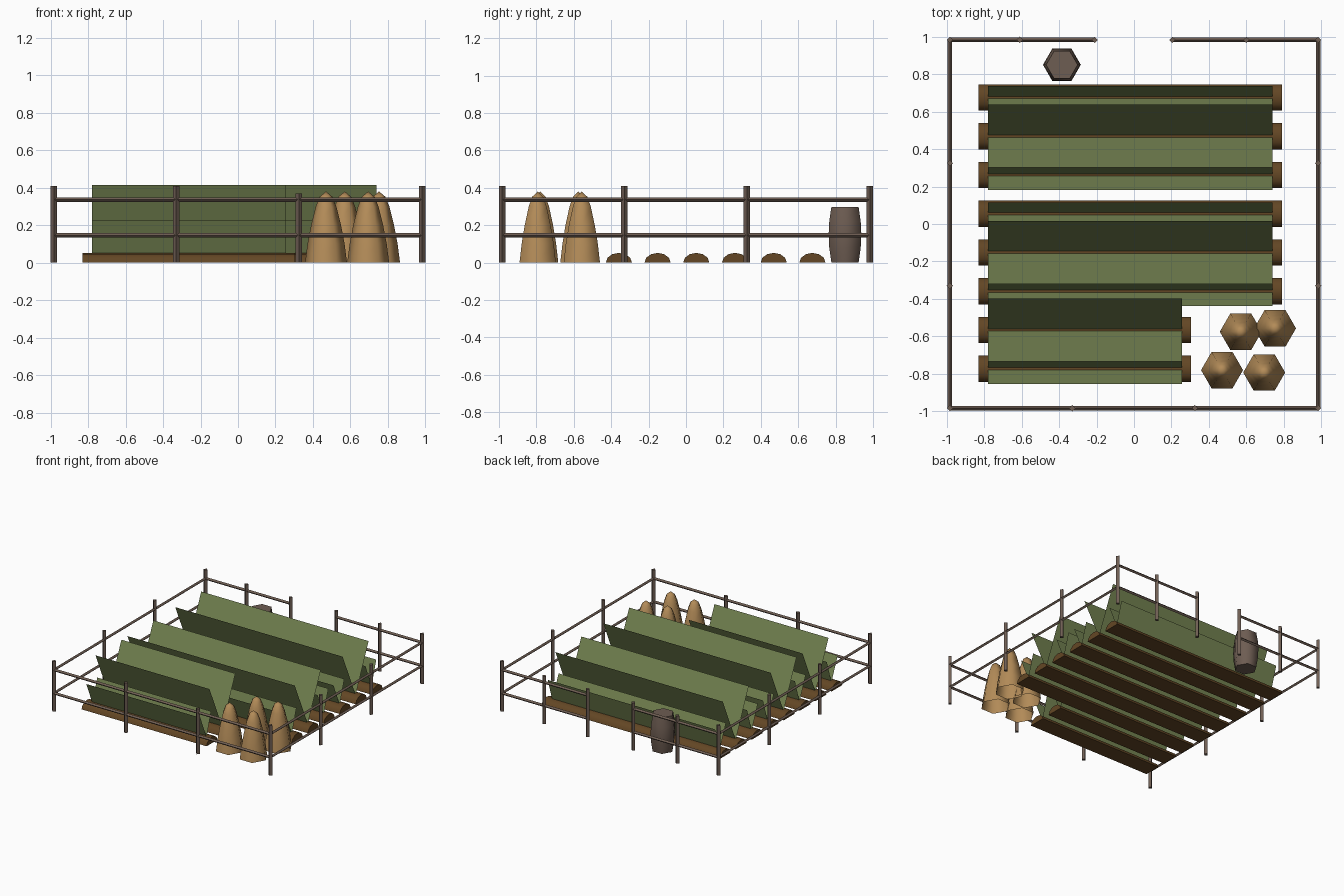
import bpy, bmesh, math
from mathutils import Vector

if "Cube" in bpy.data.objects:
    bpy.data.objects.remove(bpy.data.objects["Cube"])


def material(name, rgb):
    m = bpy.data.materials.new(name)
    m.use_nodes = True
    m.diffuse_color = (*rgb, 1)
    m.node_tree.nodes["Principled BSDF"].inputs["Base Color"].default_value = (*rgb, 1)
    return m


SOIL = material("brown soil", (0.125, 0.062, 0.018))
LEAF = material("leaf green", (0.180, 0.235, 0.085))
STRAW = material("golden straw", (0.45, 0.26, 0.098))
WOOD = material("grey brown wood", (0.155, 0.109, 0.085))


def finish(bm, name, mat, smooth=None):
    mesh = bpy.data.meshes.new(name)
    bm.to_mesh(mesh)
    bm.free()
    mesh.materials.append(mat)
    ob = bpy.data.objects.new(name, mesh)
    bpy.context.collection.objects.link(ob)
    if smooth:
        bpy.ops.object.select_all(action="DESELECT")
        ob.select_set(True)
        bpy.context.view_layer.objects.active = ob
        bpy.ops.object.shade_smooth_by_angle(angle=math.radians(smooth))
    return ob


def bar(name, start, end, radius):
    """Four-sided pole between two points."""
    a, b = Vector(start), Vector(end)
    bm = bmesh.new()
    bmesh.ops.create_cone(bm, cap_ends=True, segments=4, radius1=radius,
                          radius2=radius, depth=(b - a).length)
    ob = finish(bm, name, WOOD)
    ob.location = (a + b) / 2
    ob.rotation_euler = (b - a).to_track_quat("Z", "Y").to_euler()


def lathe(name, mat, x, y, profile, cap):
    """Six-sided turned shape from (radius, height) pairs."""
    bm = bmesh.new()
    rings = [[bm.verts.new((r * math.cos(i * math.tau / 6), r * math.sin(i * math.tau / 6), z))
              for i in range(6)] for r, z in profile]
    for low, high in zip(rings, rings[1:]):
        for i in range(6):
            j = (i + 1) % 6
            bm.faces.new((low[i], low[j], high[j], high[i]))
    if cap:
        bm.faces.new(rings[-1])
        bm.faces.new(rings[0][::-1])
    bmesh.ops.remove_doubles(bm, verts=bm.verts, dist=0.0005)
    finish(bm, name, mat, 65).location = (x, y, 0)


def mound(name, x0, x1, y):
    """Long arched ridge of soil."""
    bm = bmesh.new()
    arc = [(0.07 * math.cos(i * math.pi / 6), 0.052 * math.sin(i * math.pi / 6)) for i in range(7)]
    ends = [[bm.verts.new((x, y + dy, z)) for dy, z in arc] for x in (x0, x1)]
    for i in range(7):
        j = (i + 1) % 7
        bm.faces.new((ends[0][i], ends[0][j], ends[1][j], ends[1][i]))
    for end in ends:
        bm.faces.new(end)
    bmesh.ops.recalc_face_normals(bm, faces=bm.faces)
    finish(bm, name, SOIL, 40)


def crop(name, x0, x1, y, top, back, front):
    """Two thin leaf sheets leaning apart in a V."""
    bm = bmesh.new()
    for sign, lean in ((1, back), (-1, front)):
        foot, tip = y + sign * 0.004, y + sign * lean
        bm.faces.new([bm.verts.new(p) for p in (
            (x0, foot, 0.045), (x1, foot, 0.045), (x1, tip, top), (x0, tip, top))])
    finish(bm, name, LEAF)


# Planted rows: tall crops in the middle of each bed, short ones beside them
TALL_ROWS = (1, 4, 6)
for row in range(8):
    y = 0.676 - row * 0.207
    short_row = row > 5
    mound(f"soil_row_{row}", -0.83, 0.305 if short_row else 0.79, y)
    crop_end = 0.255 if short_row else 0.74
    if row in TALL_ROWS:
        crop(f"tall_crop_{row}", -0.78, crop_end, y, 0.415, 0.168, 0.168)
    else:
        crop(f"short_crop_{row}", -0.78, crop_end, y, 0.225, 0.06, 0.08)

# Straw sheaves
SHEAF = ((0.112, 0), (0.099, 0.1), (0.08, 0.2), (0.055, 0.3), (0.034, 0.352), (0, 0.38))
for i, (x, y) in enumerate(((0.57, -0.575), (0.753, -0.557), (0.47, -0.78), (0.695, -0.793))):
    lathe(f"straw_sheaf_{i}", STRAW, x, y, SHEAF, False)

# Barrel
lathe("barrel", WOOD, -0.385, 0.85,
      ((0.084, 0), (0.097, 0.08), (0.101, 0.15), (0.097, 0.22), (0.084, 0.298)), True)

# Fence posts
E = 0.983
posts = [(sx * E, sy * E, 0.41) for sx in (-1, 1) for sy in (-1, 1)]
posts += [(sx * E, y, 0.41) for sx in (-1, 1) for y in (-0.33, 0.325)]
posts += [(-0.33, -E, 0.41), (0.325, -E, 0.37)]
posts += [(x, E, 0.39) for x in (-0.61, -0.21, 0.205, 0.6)]
for i, (x, y, h) in enumerate(posts):
    bar(f"fence_post_{i}", (x, y, 0), (x, y, h), 0.017)

# Fence rails, with a gateway left open at the back
runs = {"front": ((-E, -E), (E, -E)), "right": ((-E, -E), (-E, E)), "left": ((E, -E), (E, E)),
        "back_right": ((-E, E), (-0.21, E)), "back_left": ((0.205, E), (E, E))}
for side, (a, b) in runs.items():
    for level, z in (("lower", 0.146), ("upper", 0.337)):
        bar(f"{side}_{level}_rail", (*a, z), (*b, z), 0.012)
